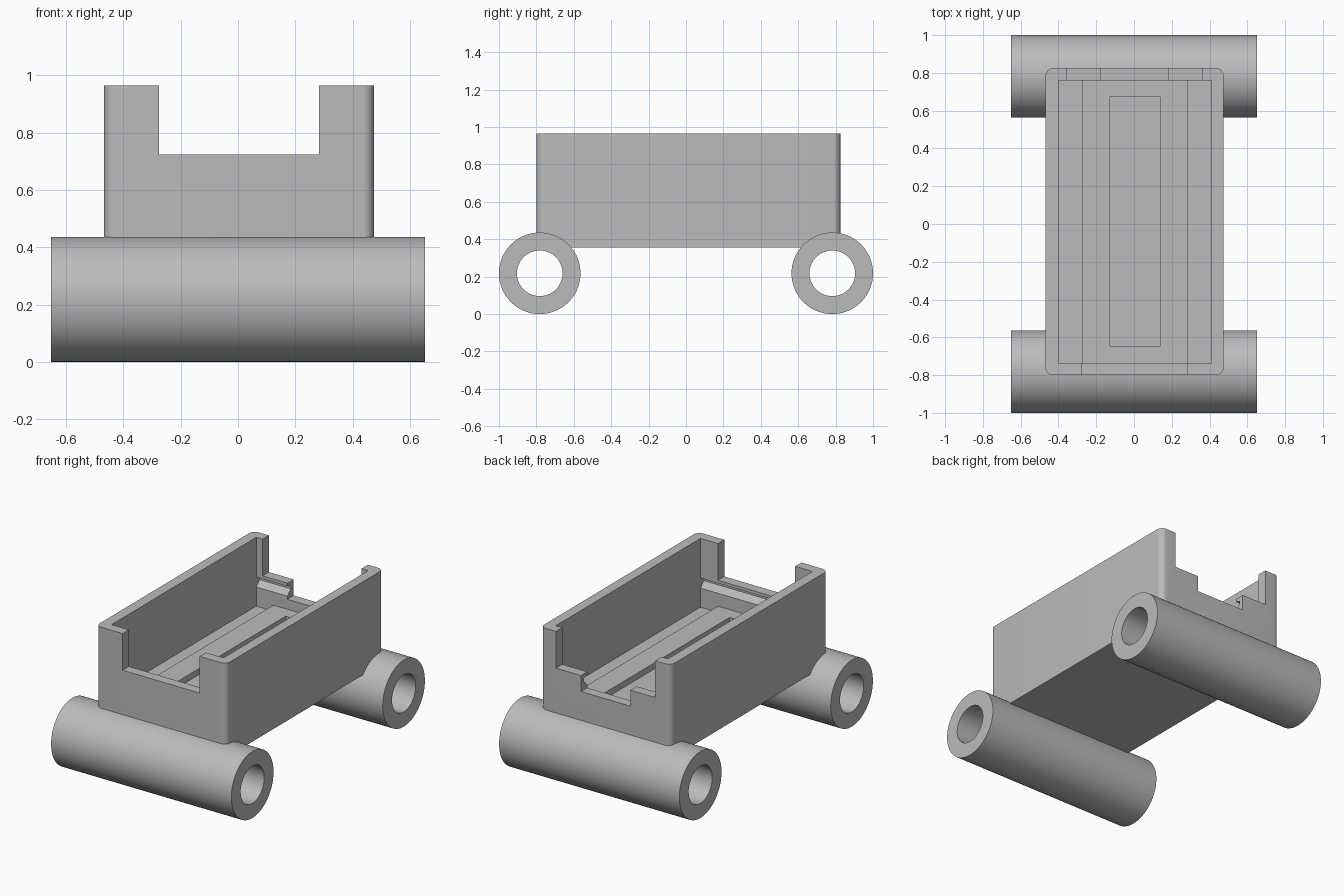
import bpy
import bmesh
import math

cube = bpy.data.objects.get("Cube")
if cube:
    bpy.data.objects.remove(cube, do_unlink=True)

grey = bpy.data.materials.new("plain grey")
grey.use_nodes = True
GREY = (0.5, 0.5, 0.5, 1)
grey.diffuse_color = GREY
grey.node_tree.nodes["Principled BSDF"].inputs["Base Color"].default_value = GREY


def add_object(name, bm):
    bmesh.ops.recalc_face_normals(bm, faces=bm.faces)
    mesh = bpy.data.meshes.new(name)
    bm.to_mesh(mesh)
    bm.free()
    mesh.materials.append(grey)
    obj = bpy.data.objects.new(name, mesh)
    bpy.context.collection.objects.link(obj)
    return obj


def box(name, xs, ys, zs, corner=0):
    """Box between limits, with optionally rounded upright edges."""
    bm = bmesh.new()
    bmesh.ops.create_cube(bm, size=1)
    for v in bm.verts:
        v.co = [lim[0] if c < 0 else lim[1] for c, lim in zip(v.co, (xs, ys, zs))]
    if corner:
        upright = [e for e in bm.edges
                   if abs(e.verts[0].co.z - e.verts[1].co.z) > 0.1]
        bmesh.ops.bevel(bm, geom=upright, offset=corner, segments=8,
                        profile=0.5, affect='EDGES')
    return add_object(name, bm)


def prism(name, profile, x0, x1):
    """Extrude a (y, z) profile along x."""
    bm = bmesh.new()
    face = bm.faces.new([bm.verts.new((x0, y, z)) for y, z in profile])
    out = bmesh.ops.extrude_face_region(bm, geom=[face])
    moved = [g for g in out["geom"] if isinstance(g, bmesh.types.BMVert)]
    bmesh.ops.translate(bm, verts=moved, vec=(x1 - x0, 0, 0))
    return add_object(name, bm)


def cut(target, cutter):
    cutter.hide_render = True
    mod = target.modifiers.new("cut", 'BOOLEAN')
    mod.operation = 'DIFFERENCE'
    mod.solver = 'EXACT'
    mod.object = cutter
    bpy.context.view_layer.objects.active = target
    bpy.ops.object.modifier_apply(modifier=mod.name)
    bpy.data.objects.remove(cutter, do_unlink=True)


def smooth(obj):
    bpy.ops.object.select_all(action='DESELECT')
    obj.select_set(True)
    bpy.context.view_layer.objects.active = obj
    bpy.ops.object.shade_smooth_by_angle(angle=math.radians(30))


# Open tray with rounded upright corners
FRONT, BACK = -0.735, 0.76      # inner faces of the end walls
LEFT, RIGHT = -0.40, 0.41       # inner faces of the side walls
TOP = 1.1
tray = box("tray", (-0.468, 0.475), (-0.80, 0.825), (0.355, 0.965), 0.04)

# Cavity down to the raised middle floor, lower side channels, central recess
cut(tray, box("cavity", (LEFT, RIGHT), (FRONT, BACK), (0.555, TOP)))
for xs in ((LEFT, -0.275), (0.283, RIGHT)):
    cut(tray, box("side_channel", xs, (FRONT, BACK), (0.515, TOP)))
cut(tray, box("floor_recess", (-0.127, 0.137), (-0.645, 0.675), (0.515, TOP)))

# Snap grooves inside both end walls
for wall, depth in ((FRONT, -0.035), (BACK, 0.035)):
    inside = wall - depth
    groove = [(inside, 0.64), (wall, 0.64), (wall + depth, 0.675),
              (wall + depth, 0.695), (wall, 0.705), (inside, 0.705)]
    cut(tray, prism("snap_groove", groove, LEFT, RIGHT))

# Openings in the end walls
cut(tray, box("front_opening", (-0.275, 0.283), (-0.9, FRONT + 0.02), (0.725, TOP)))
cut(tray, box("back_opening", (-0.355, 0.363), (BACK - 0.02, 0.9), (0.725, TOP)))
cut(tray, box("back_slot", (-0.175, 0.182), (BACK - 0.02, 0.9), (0.62, TOP)))
smooth(tray)


# Axle tubes across the front and back
def tube(name, y, z, outer, inner, half, sides=64):
    bm = bmesh.new()
    rings = []
    for x, r in ((-half, outer), (half, outer), (half, inner), (-half, inner)):
        angles = [math.tau * i / sides for i in range(sides)]
        rings.append([bm.verts.new((x, y + r * math.cos(a), z + r * math.sin(a)))
                      for a in angles])
    for k in range(4):
        a, b = rings[k], rings[(k + 1) % 4]
        for i in range(sides):
            j = (i + 1) % sides
            bm.faces.new((a[i], a[j], b[j], b[i]))
    smooth(add_object(name, bm))


for name, y in (("front_axle_tube", -0.782), ("back_axle_tube", 0.782)):
    tube(name, y, 0.218, 0.218, 0.122, 0.652)
